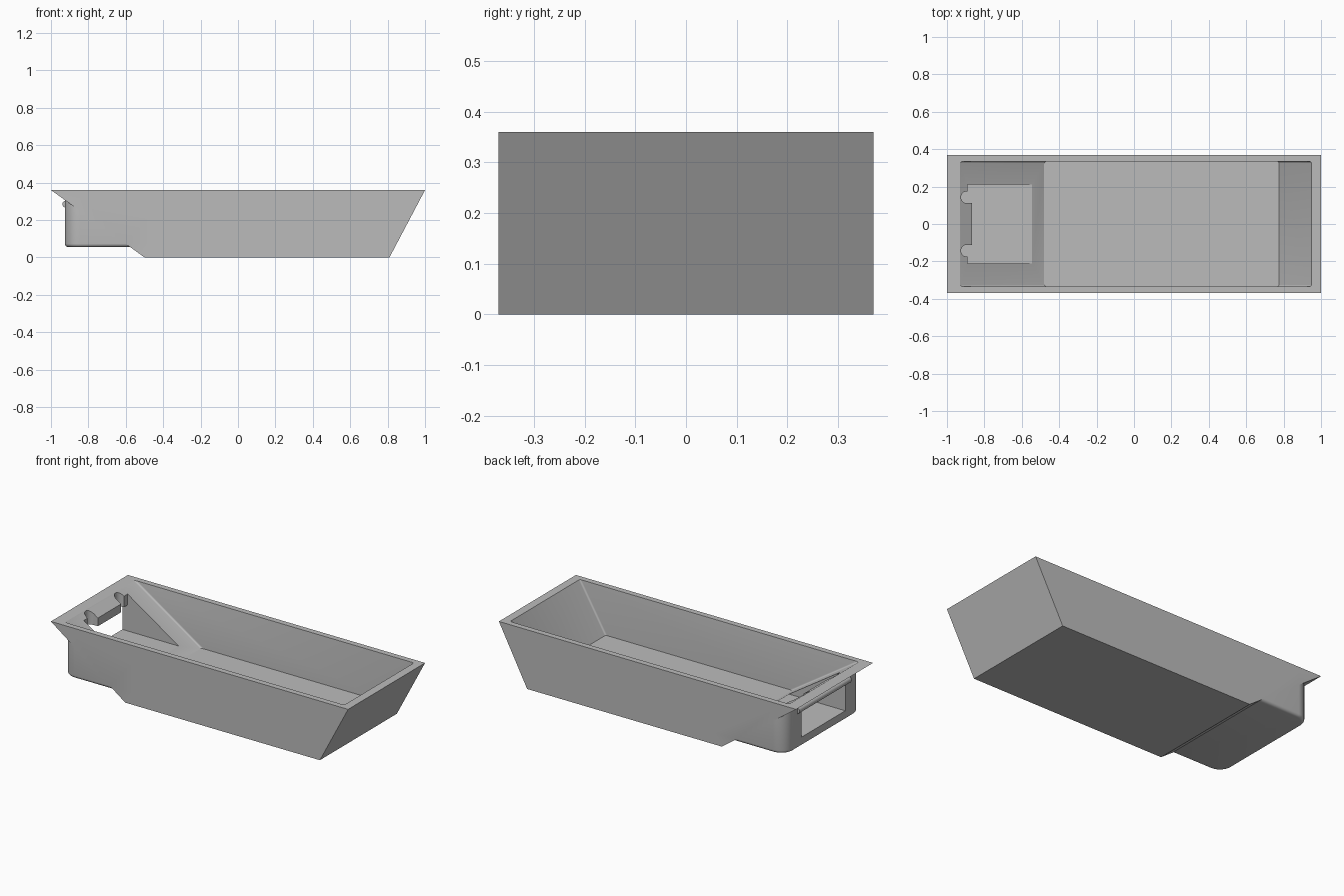
import bpy, bmesh, math

cube = bpy.data.objects.get("Cube")
if cube:
    bpy.data.objects.remove(cube, do_unlink=True)

grey = bpy.data.materials.new("plain_grey")
grey.use_nodes = True
grey.diffuse_color = (0.5, 0.5, 0.5, 1)
grey.node_tree.nodes["Principled BSDF"].inputs["Base Color"].default_value = (0.5, 0.5, 0.5, 1)


def prism(name, points, axis, lo, hi, bevels=()):
    """Extrude a closed profile along y (points are x, z) or z (points are x, y)."""
    bm = bmesh.new()
    place = (lambda p, d: (p[0], d, p[1])) if axis == "y" else (lambda p, d: (p[0], p[1], d))
    face = bm.faces.new([bm.verts.new(place(p, lo)) for p in points])
    top = bmesh.ops.extrude_face_region(bm, geom=[face])["geom"]
    shift = (0, hi - lo, 0) if axis == "y" else (0, 0, hi - lo)
    bmesh.ops.translate(bm, vec=shift, verts=[v for v in top if isinstance(v, bmesh.types.BMVert)])
    bmesh.ops.recalc_face_normals(bm, faces=bm.faces)
    for rule, radius, steps in bevels:
        bmesh.ops.bevel(bm, geom=[e for e in bm.edges if rule(*e.verts)], offset=radius,
                        segments=steps, profile=0.5, affect="EDGES")
    mesh = bpy.data.meshes.new(name)
    bm.to_mesh(mesh)
    bm.free()
    mesh.materials.append(grey)
    obj = bpy.data.objects.new(name, mesh)
    bpy.context.collection.objects.link(obj)
    return obj


def combine(target, tool, operation):
    mod = target.modifiers.new(operation, "BOOLEAN")
    mod.object, mod.operation, mod.solver = tool, operation, "EXACT"
    bpy.context.view_layer.objects.active = target
    bpy.ops.object.modifier_apply(modifier=mod.name)
    bpy.data.objects.remove(tool, do_unlink=True)


def rect(x0, x1, y0, y1):
    return [(x0, y0), (x1, y0), (x1, y1), (x0, y1)]


def arc(cx, cy, r, start, end, steps=12):
    angles = [math.radians(start + (end - start) * i / steps) for i in range(steps + 1)]
    return [(cx + r * math.cos(a), cy + r * math.sin(a)) for a in angles]


HALF = 0.37      # half of the outer width
OPEN = 0.21      # half of the pocket opening width
FLOOR = 0.11     # pocket floor height

# Hull with sloping ends
tray = prism("tray", [(-1, 0.36), (-0.5, 0), (0.81, 0), (1, 0.36)], "y", -HALF, HALF)

# Rounded pocket under the shallow sloping end
upright_end = lambda a, b: abs(a.co.z - b.co.z) > 0.1 and a.co.x < -0.8
underside = lambda a, b: max(a.co.z, b.co.z) < 0.06 and min(a.co.x, b.co.x) < -0.46
pocket = prism("pocket", rect(-0.925, -0.45, -HALF, HALF), "z", 0.055, 0.32,
               [(upright_end, 0.08, 10), (underside, 0.018, 5)])
combine(tray, pocket, "UNION")

# Round lip above the window
lip = prism("window_lip", arc(-0.92, 0.285, 0.019, 0, 345, 23), "y", -0.25, 0.25)
combine(tray, lip, "UNION")

# Main cavity, with softly rounded corners
slanted = lambda a, b: abs(a.co.z - b.co.z) > 0.1
cavity = prism("cavity_cutter", [(-1.067, 0.45), (-0.48, 0.067), (0.775, 0.067), (1.003, 0.45)],
               "y", -0.335, 0.335, [(slanted, 0.01, 4)])
combine(tray, cavity, "DIFFERENCE")

# Opening in the slope: two rounded notches with a tab between them
notch = [(-0.89, 0.175)] + arc(-0.893, 0.143, 0.032, 90, 270) + [(-0.865, 0.111)]
outline = [(-0.545, OPEN), (-0.89, OPEN)] + notch
outline += [(x, -y) for x, y in reversed(outline)]
opening = prism("opening_cutter", outline, "z", FLOOR, 0.5)
combine(tray, opening, "DIFFERENCE")

# Window through the end of the pocket
window = prism("window_cutter", rect(-1.1, -0.8, FLOOR, 0.268), "y", -OPEN, OPEN)
combine(tray, window, "DIFFERENCE")

bpy.ops.object.select_all(action="DESELECT")
tray.select_set(True)
bpy.context.view_layer.objects.active = tray
bpy.ops.object.shade_smooth_by_angle(angle=math.radians(30))
